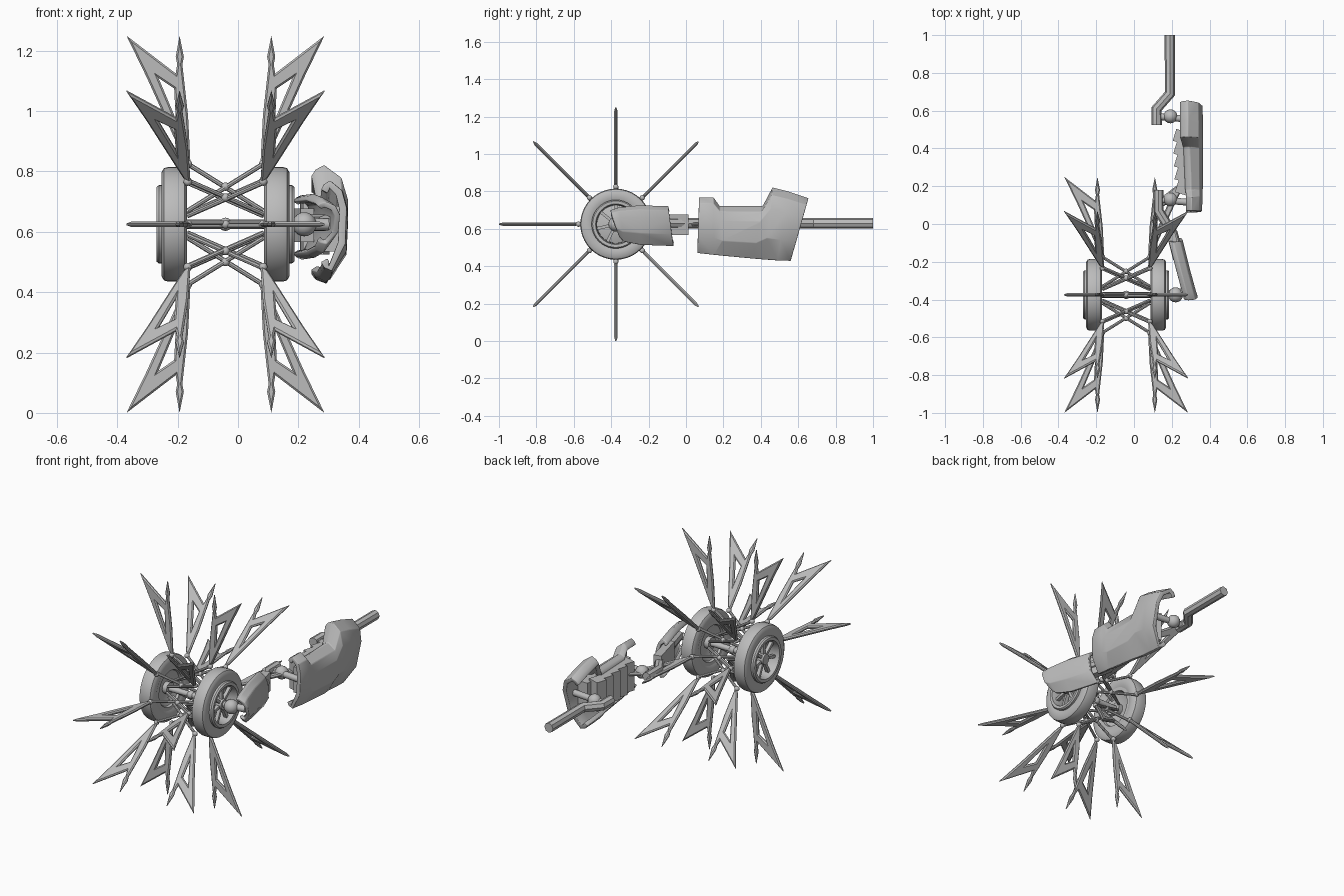
import bpy, bmesh, math
from mathutils import Vector, Matrix

if "Cube" in bpy.data.objects:
    bpy.data.objects.remove(bpy.data.objects["Cube"])

grey = bpy.data.materials.new("plain grey")
grey.use_nodes = True
grey.diffuse_color = (0.5, 0.5, 0.5, 1)
grey.node_tree.nodes["Principled BSDF"].inputs["Base Color"].default_value = (0.5, 0.5, 0.5, 1)

HUB = Vector((-0.0415, -0.375, 0.625))   # middle of the axle
AXIS_Z = HUB.z


def finish(name, mesh, smooth=35):
    obj = bpy.data.objects.new(name, mesh)
    bpy.context.collection.objects.link(obj)
    if not mesh.materials:
        mesh.materials.append(grey)
    bpy.ops.object.select_all(action='DESELECT')
    obj.select_set(True)
    bpy.context.view_layer.objects.active = obj
    bpy.ops.object.shade_smooth_by_angle(angle=math.radians(smooth))
    return obj


def from_bmesh(name, bm):
    bmesh.ops.recalc_face_normals(bm, faces=bm.faces)
    mesh = bpy.data.meshes.new(name)
    bm.to_mesh(mesh)
    bm.free()
    return finish(name, mesh)


def rod(name, a, b, r1, r2=None, sides=12):
    a, b = Vector(a), Vector(b)
    d = b - a
    bm = bmesh.new()
    bmesh.ops.create_cone(bm, cap_ends=True, segments=sides, radius1=r1,
                          radius2=r1 if r2 is None else r2, depth=d.length)
    turn = d.to_track_quat('Z', 'Y').to_matrix().to_4x4()
    bm.transform(Matrix.Translation((a + b) / 2) @ turn)
    return from_bmesh(name, bm)


def ball(name, centre, r):
    bm = bmesh.new()
    bmesh.ops.create_uvsphere(bm, u_segments=16, v_segments=10, radius=r)
    bm.transform(Matrix.Translation(centre))
    return from_bmesh(name, bm)


def box(name, size, matrix):
    bm = bmesh.new()
    bmesh.ops.create_cube(bm, size=1)
    bm.transform(matrix @ Matrix.Diagonal((*size, 1)))
    return from_bmesh(name, bm)


def lathe(name, profile, x, side, steps=40):
    # closed profile of (outward offset, radius), spun round the axle
    bm = bmesh.new()
    rings = []
    for i in range(steps):
        a = math.tau * i / steps
        rings.append([bm.verts.new((x + side * u, HUB.y + r * math.cos(a),
                                    HUB.z + r * math.sin(a))) for u, r in profile])
    n = len(profile)
    for i in range(steps):
        p, q = rings[i], rings[(i + 1) % steps]
        for j in range(n):
            k = (j + 1) % n
            bm.faces.new((p[j], p[k], q[k], q[j]))
    return from_bmesh(name, bm)


def curve_mesh(curve):
    temp = bpy.data.objects.new("temp", curve)
    bpy.context.collection.objects.link(temp)
    graph = bpy.context.evaluated_depsgraph_get()
    mesh = bpy.data.meshes.new_from_object(temp.evaluated_get(graph))
    bpy.data.objects.remove(temp)
    mesh.materials.clear()
    mesh.materials.append(grey)
    return mesh


def add_spline(curve, points, cyclic):
    s = curve.splines.new('POLY')
    s.points.add(len(points) - 1)
    for p, co in zip(s.points, points):
        p.co = (*co, 1)
    s.use_cyclic_u = cyclic


def bent_bar(name, points, r):
    curve = bpy.data.curves.new(name, 'CURVE')
    curve.dimensions = '3D'
    add_spline(curve, [(x, y, AXIS_Z + 0.005) for x, y in points], False)
    curve.bevel_depth, curve.bevel_resolution, curve.use_fill_caps = r, 2, True
    return finish(name, curve_mesh(curve))


# Forked blade: flat outline with a slot, in (sideways, radial) coordinates
OUTLINE = [(0.116, 0.2), (0.124, 0.36), (0.143, 0.53), (0.138, 0.555), (0.152, 0.625),
           (0.165, 0.555), (0.16, 0.53), (0.165, 0.5), (0.328, 0.625), (0.26, 0.485),
           (0.14, 0.22)]
SLOT = [(0.222, 0.485), (0.165, 0.35), (0.17, 0.45)]
plate = bpy.data.curves.new("blade", 'CURVE')
plate.dimensions, plate.fill_mode = '2D', 'BOTH'
for loop in (OUTLINE, SLOT):
    add_spline(plate, [(u, v, 0) for u, v in loop], True)
plate.extrude, plate.bevel_depth, plate.bevel_resolution, plate.offset = 0.003, 0.006, 0, -0.006
blade_mesh = curve_mesh(plate)

for i in range(8):
    a = math.tau * i / 8
    radial = Vector((0, math.cos(a), math.sin(a)))
    ball("scissor_pin", HUB + radial * 0.125, 0.014)
    for side, word in ((1, "left"), (-1, "right")):
        across = Vector((side, 0, 0))
        tang = across.cross(radial)
        m = Matrix((across, radial, tang)).transposed().to_4x4()
        m.translation = HUB
        blade = finish(word + "_blade", blade_mesh, 20)
        blade.matrix_world = m
        tip = HUB + across * 0.125 + radial * 0.2
        ball(word + "_blade_joint", tip, 0.014)
        # crossing rod from blade foot to the far hub
        shift = tang * 0.005
        rod(word + "_scissor_rod", tip + shift,
            HUB - across * 0.125 + radial * 0.045 + shift, 0.008, sides=8)

# Axle
rod("axle", HUB - Vector((0.2, 0, 0)), HUB + Vector((0.2, 0, 0)), 0.016)
ball("axle_middle", HUB, 0.022)

# Wheels
TYRE = [(-0.035, 0.122), (-0.042, 0.14), (-0.042, 0.172), (-0.034, 0.186), (-0.02, 0.19),
        (0.02, 0.19), (0.034, 0.186), (0.042, 0.172), (0.042, 0.14), (0.035, 0.122)]
RIM = [(-0.036, 0.127), (0.05, 0.13), (0.058, 0.124), (0.057, 0.108), (0.03, 0.102),
       (-0.026, 0.1), (-0.036, 0.105)]
DISH = [(-0.03, 0.115), (-0.006, 0.06), (-0.006, 0.005), (0.0, 0.005), (0.0, 0.06), (-0.022, 0.118)]
for side, word in ((1, "left"), (-1, "right")):
    x = HUB.x + side * 0.17
    lathe(word + "_tyre", TYRE, x, side)
    lathe(word + "_rim", RIM, x, side)
    lathe(word + "_wheel_dish", DISH, x, side)
    rod(word + "_hub", (x - side * 0.035, HUB.y, HUB.z), (x + side * 0.045, HUB.y, HUB.z), 0.035, 0.03, 20)
    for i in range(7):
        m = (Matrix.Translation((x + side * 0.025, HUB.y, HUB.z))
             @ Matrix.Rotation(math.tau * i / 7, 4, 'X') @ Matrix.Translation((0, 0, 0.066)))
        box(word + "_spoke", (0.02, 0.016, 0.085), m)


def shell(name, stations, thickness):
    # C-shaped cover lofted along y: (y top, y bottom, z top, z bottom, lip x, outer x)
    section = [(0, 0.9), (0.12, 0.96), (0.35, 1), (0.82, 0.89), (1, 0.7),
               (0.95, 0.3), (0.42, 0), (0.12, 0.04), (0, 0.1)]
    bm = bmesh.new()
    rows = []
    for yt, yb, zt, zb, lip, out in stations:
        rows.append([bm.verts.new((lip + (out - lip) * f, yb + (yt - yb) * h, zb + (zt - zb) * h))
                     for f, h in section])
    for p, q in zip(rows, rows[1:]):
        for j in range(len(section) - 1):
            bm.faces.new((p[j], p[j + 1], q[j + 1], q[j]))
    obj = from_bmesh(name, bm)
    # make sure the outside faces +x before thickening inwards
    if sum(f.normal.x * f.area for f in obj.data.polygons) < 0:
        obj.data.flip_normals()
    solid = obj.modifiers.new("thickness", 'SOLIDIFY')
    solid.thickness, solid.offset = thickness, -1
    bevel = obj.modifiers.new("soft edges", 'BEVEL')
    bevel.width, bevel.segments, bevel.limit_method = 0.006, 2, 'ANGLE'
    return obj


# Upper arm next to the wheel
def arm_x(y):
    return 0.25 + (-0.065 - y) * 0.26


ARM = [(-0.405, -0.36, 0.7, 0.56), (-0.36, -0.33, 0.715, 0.53), (-0.25, -0.24, 0.727, 0.513),
       (-0.094, -0.067, 0.722, 0.507)]
shell("upper_arm_cover", [(a, b, t, u, arm_x(a) - 0.075, arm_x(a)) for a, b, t, u in ARM], 0.02)
rod("shoulder_stem", (0.15, HUB.y, HUB.z), (0.3, HUB.y + 0.02, HUB.z), 0.02)
ball("shoulder_ball", (0.22, HUB.y, HUB.z), 0.04)
bent_bar("upper_arm_bar", [(0.29, -0.35), (0.205, -0.05), (0.13, 0.07), (0.13, 0.18)], 0.027)
box("upper_arm_link", (0.045, 0.2, 0.11),
    Matrix.Translation((0.205, -0.09, 0.622)) @ Matrix.Rotation(0.25, 4, 'Z'))

# Forearm
shell("forearm_cover", [
    (0.07, 0.06, 0.77, 0.47, 0.275, 0.36), (0.147, 0.15, 0.77, 0.46, 0.275, 0.363),
    (0.18, 0.2, 0.722, 0.455, 0.27, 0.364), (0.41, 0.36, 0.722, 0.44, 0.26, 0.365),
    (0.463, 0.42, 0.822, 0.435, 0.242, 0.365), (0.55, 0.49, 0.8, 0.43, 0.242, 0.365),
    (0.655, 0.56, 0.765, 0.428, 0.242, 0.363)], 0.025)
box("forearm_core", (0.06, 0.4, 0.15), Matrix.Translation((0.305, 0.32, 0.61)))
for i in range(5):
    box("forearm_step", (0.07, 0.065, 0.17), Matrix.Translation((0.26 - i * 0.003, 0.19 + i * 0.068, 0.61))
        @ Matrix.Rotation(-0.3, 4, 'Z'))

# Elbow and wrist joints
for name, y in (("elbow", 0.13), ("wrist", 0.57)):
    rod(name + "_pin", (0.12, y, AXIS_Z), (0.34, y - 0.02, AXIS_Z), 0.018)
    ball(name + "_ball", (0.193, y, AXIS_Z), 0.037)
bent_bar("end_bar", [(0.12, 0.525), (0.12, 0.61), (0.19, 0.69), (0.19, 1.0)], 0.028)
